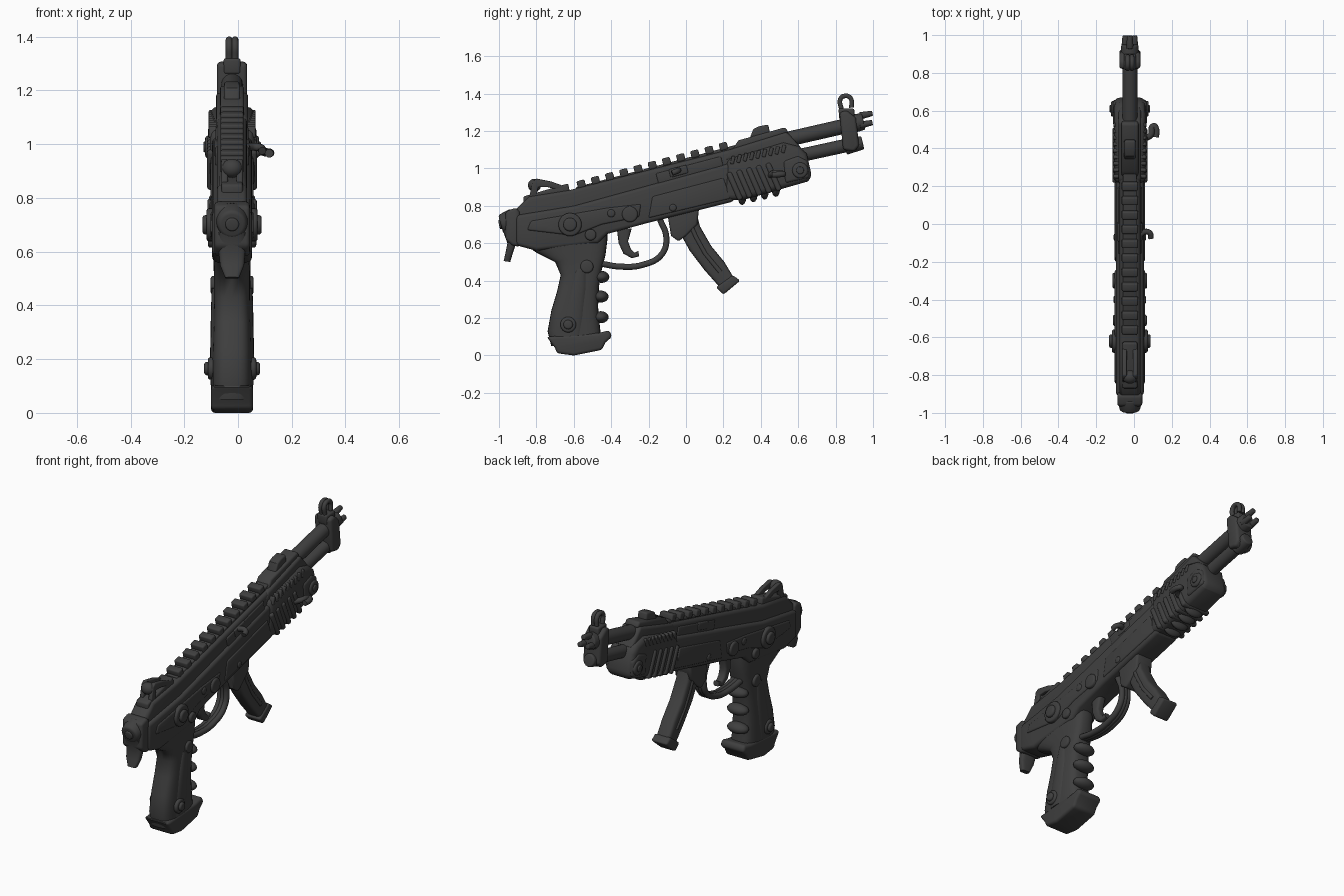
import bpy, bmesh, math
from mathutils import Vector, Matrix

cube = bpy.data.objects.get("Cube")
if cube:
    bpy.data.objects.remove(cube)

CX = -0.022          # centre plane of the body
TILT = 0.265         # slope of the body axis
ANGLE = math.atan(TILT)
parts = []

steel = bpy.data.materials.new("dark_gunmetal")
steel.use_nodes = True
steel.diffuse_color = (0.05, 0.05, 0.05, 1)
steel.node_tree.nodes["Principled BSDF"].inputs["Base Color"].default_value = steel.diffuse_color


def finish(name, data, bevel=0.0):
    obj = bpy.data.objects.new(name, data)
    bpy.context.collection.objects.link(obj)
    data.materials.append(steel)
    if bevel:
        mod = obj.modifiers.new("soft_edges", "BEVEL")
        mod.width, mod.segments, mod.limit_method = bevel, 3, "ANGLE"
        mod.angle_limit = math.radians(45)
    parts.append(obj)
    return obj


def mesh_from(bm, name, bevel=0.0):
    bmesh.ops.recalc_face_normals(bm, faces=bm.faces[:])
    me = bpy.data.meshes.new(name)
    bm.to_mesh(me)
    bm.free()
    return finish(name, me, bevel)


# side profile (y, z) extruded evenly about the centre plane
def plate(name, pts, half, bevel=0.015, x=0.0):
    bm = bmesh.new()
    face = bm.faces.new([bm.verts.new((CX + x - half, y, z)) for y, z in pts])
    new = bmesh.ops.extrude_face_region(bm, geom=[face])["geom"]
    bmesh.ops.translate(bm, vec=(2 * half, 0, 0),
                        verts=[v for v in new if isinstance(v, bmesh.types.BMVert)])
    return mesh_from(bm, name, bevel)


def block(name, y, z, length, height, half, bevel=0.01, x=0.0, angle=ANGLE):
    c, s = math.cos(angle), math.sin(angle)
    pts = [(y + a * length / 2 * c - b * height / 2 * s, z + a * length / 2 * s + b * height / 2 * c)
           for a, b in ((-1, -1), (1, -1), (1, 1), (-1, 1))]
    return plate(name, pts, half, bevel, x)


def cylinder(name, start, end, r1, r2=None, bevel=0.0, sides=24):
    a, b = Vector(start), Vector(end)
    rot = (b - a).to_track_quat("Z", "Y").to_matrix().to_4x4()
    bm = bmesh.new()
    bmesh.ops.create_cone(bm, cap_ends=True, segments=sides, radius1=r1,
                          radius2=r1 if r2 is None else r2, depth=(b - a).length,
                          matrix=Matrix.Translation((a + b) / 2) @ rot)
    return mesh_from(bm, name, bevel)


def pin(name, y, z, r, half, bevel=0.01):
    return cylinder(name, (CX - half, y, z), (CX + half, y, z), r, bevel=bevel)


def blob(name, y, z, sx, sy, sz):
    bm = bmesh.new()
    bmesh.ops.create_uvsphere(bm, u_segments=20, v_segments=12, radius=1,
                              matrix=Matrix.Translation((CX, y, z)) @ Matrix.Diagonal((sx, sy, sz, 1)))
    return mesh_from(bm, name)


# rounded rings between a back point and a front point
def loft(name, sections, power=0.6, n=28):
    bm, rings = bmesh.new(), []
    for y0, z0, y1, z1, half in sections:
        a, b = Vector((CX, y0, z0)), Vector((CX, y1, z1))
        ring = []
        for i in range(n):
            t = 2 * math.pi * i / n
            c, s = [math.copysign(abs(v) ** power, v) for v in (math.cos(t), math.sin(t))]
            ring.append(bm.verts.new((a + b) / 2 + (b - a) / 2 * c + Vector((half * s, 0, 0))))
        rings.append(ring)
    for r, q in zip(rings, rings[1:]):
        for i in range(n):
            bm.faces.new((r[i], r[(i + 1) % n], q[(i + 1) % n], q[i]))
    bm.faces.new(rings[0])
    bm.faces.new(rings[-1])
    return mesh_from(bm, name)


def tube(name, pts, radius, closed=False):
    cu = bpy.data.curves.new(name, "CURVE")
    cu.dimensions, cu.bevel_depth, cu.bevel_resolution = "3D", radius, 3
    cu.resolution_u, cu.use_fill_caps = 6, True
    sp = cu.splines.new("BEZIER")
    sp.bezier_points.add(len(pts) - 1)
    sp.use_cyclic_u = closed
    for p, co in zip(sp.bezier_points, pts):
        p.co = (CX + co[0], co[1], co[2])
        p.handle_left_type = p.handle_right_type = "AUTO"
    return finish(name, cu)


# receiver
plate("upper_receiver", [(-.91, .66), (-.91, .78), (-.84, .85), (-.62, .885), (.25, 1.105), (.54, 1.19),
                         (.6, 1.1), (.3, .9), (-.4, .72)], .056, .02)
plate("lower_receiver", [(-.91, .59), (-.91, .75), (-.6, .8), (.24, 1.03), (.26, .825), (.02, .765),
                         (-.2, .71), (-.42, .65), (-.47, .6), (-.8, .56)], .074, .02)
plate("handguard", [(.2, .83), (.22, 1.05), (.52, 1.14), (.6, 1.12), (.645, 1.08), (.675, .95), (.65, .93),
                    (.3, .83)], .083, .03)
plate("handguard_top", [(.2, 1.04), (.23, 1.1), (.54, 1.195), (.625, 1.1)], .06, .015)
plate("side_panel", [(-.2, .735), (-.18, .85), (.2, .95), (.24, .84)], .08, .008)
plate("frame_strip", [(-.85, .67), (-.83, .72), (-.42, .79), (-.24, .81), (-.25, .74), (-.45, .7), (-.6, .64)],
      .08, .01)
block("ejection_cover", .02, .99, .36, .06, .062, .008)

# sight rail
block("rail_base", -.15, .995, .9, .04, .036, .006)
for i in range(11):
    y = -.56 + i * .076
    block("rail_tooth", y, .917 + (y + .56) * TILT, .044, .04, .043, .008)
plate("gas_block", [(.24, 1.09), (.28, 1.15), (.53, 1.22), (.55, 1.19)], .045, .012)
plate("rail_stop", [(.34, 1.16), (.36, 1.21), (.39, 1.225), (.44, 1.235), (.45, 1.18)], .03, .01)

# handguard detail
for i in range(9):
    y = .25 + i * .034
    block("vent_fin", y, 1.045 + (y - .25) * .22, .02, .045, .087, .006, angle=ANGLE - .5)
for i in range(5):
    y = .26 + i * .052
    block("grip_rib", y, .905 + (y - .26) * .24, .03, .16, .093, .012, angle=ANGLE + .15)
for i in range(4):
    y = .3 + i * .06
    blob("lower_rib", y, .845 + (y - .3) * .24, .06, .022, .04)
plate("handguard_band", [(.53, .92), (.52, 1.04), (.6, 1.07), (.65, 1.04), (.66, .95)], .09, .015)
pin("handguard_pin", .61, .99, .042, .1)
pin("handguard_pin_core", .61, .99, .02, .107, .005)

# barrels, muzzle and front sight
cylinder("barrel", (CX, .45, 1.135), (CX, .9, 1.238), .04)
cylinder("lower_tube", (CX, .5, 1.045), (CX, .88, 1.128), .036)
plate("front_sight_block", [(.84, 1.1), (.82, 1.3), (.86, 1.31), (.91, 1.27), (.925, 1.12), (.9, 1.09)], .056, .015)
cylinder("lower_cap", (CX, .85, 1.115), (CX, .945, 1.138), .043, .036, .008)
cylinder("muzzle_collar", (CX, .88, 1.236), (CX, .95, 1.252), .05, .045, .008)
for i in range(3):
    t = math.radians(90 + 120 * i)
    dx, dz = .029 * math.cos(t), .033 * math.sin(t)
    cylinder("muzzle_prong", (CX + dx, .93, 1.248 + dz), (CX + dx, .997, 1.262 + dz), .02, .014, .004, 12)
plate("sight_post", [(.82, 1.26), (.815, 1.32), (.9, 1.32), (.9, 1.27)], .032, .01)
ring = [(0, .83, 1.32), (0, .825, 1.37), (0, .85, 1.388), (0, .88, 1.375), (0, .885, 1.325)]
for side in (-.011, .011):
    tube("sight_ring", [(side, y, z) for _, y, z in ring], .013)

# rear sight
plate("rear_sight_base", [(-.87, .81), (-.87, .85), (-.8, .87), (-.63, .92), (-.62, .87)], .04, .01)
for side in (-.028, .028):
    plate("rear_sight_wing", [(-.84, .84), (-.82, .93), (-.8, .946), (-.72, .93), (-.65, .905), (-.66, .88),
                              (-.74, .9), (-.79, .9), (-.8, .85)], .012, .006, side)
blob("rear_sight_knob", -.81, .91, .04, .035, .035)

# rear cap and sling tang
plate("back_plate", [(-.93, .59), (-.965, .62), (-.965, .77), (-.91, .79), (-.89, .77), (-.89, .58)], .066, .015)
cylinder("rear_cap", (CX, -.92, .72), (CX, -.99, .70), .068, .052, .012)
cylinder("rear_cap_button", (CX, -.96, .708), (CX, -1, .70), .03, .024, .005)
loft("sling_tang", [(-.98, .67, -.89, .68, .055), (-.955, .6, -.905, .61, .05),
                    (-.965, .55, -.925, .55, .045), (-.975, .505, -.94, .5, .026)])

# grip
loft("grip", [(-.9, .62, -.42, .7, .07), (-.8, .55, -.42, .62, .07), (-.7, .5, -.43, .54, .068),
              (-.67, .43, -.45, .46, .068), (-.69, .34, -.465, .37, .07), (-.72, .24, -.47, .26, .073),
              (-.74, .13, -.46, .15, .075), (-.72, .05, -.45, .07, .075)])
loft("grip_panel", [(-.6, .46, -.52, .47, .076), (-.64, .36, -.51, .37, .079), (-.68, .2, -.52, .21, .082),
                    (-.69, .1, -.53, .11, .08)], .8)
for z, y in ((.42, -.452), (.315, -.456), (.205, -.456)):
    blob("finger_ridge", y, z, .066, .042, .032)
plate("grip_foot", [(-.745, .1), (-.7, .04), (-.69, .012), (-.6, 0), (-.45, .03), (-.43, .07), (-.395, .1),
                    (-.41, .135), (-.47, .12)], .078, .015)

# bolts and bosses, mirrored through the body
for name, y, z, r, half in (("main_bolt", -.62, .7, .062, .095), ("main_bolt_core", -.62, .7, .036, .11),
                            ("rear_pin", -.51, .645, .03, .09), ("selector", -.3, .755, .042, .092),
                            ("grip_boss", -.53, .475, .035, .08), ("grip_bolt", -.63, .165, .042, .09),
                            ("grip_bolt_core", -.63, .165, .025, .104), ("front_pin", -.07, .79, .02, .086),
                            ("selector_pin", -.4, .76, .022, .086)):
    pin(name, y, z, r, half)

# trigger and guard
for side in (-.02, 0, .02):
    tube("trigger_guard", [(side, -.45, .49), (side, -.35, .475), (side, -.23, .485), (side, -.13, .54),
                           (side, -.105, .63), (side, -.14, .73)], .017)
loft("trigger", [(-.37, .68, -.29, .68, .025), (-.36, .6, -.31, .61, .025), (-.335, .545, -.295, .57, .024),
                 (-.29, .52, -.275, .55, .022), (-.25, .53, -.255, .56, .018)])

# magazine
plate("magazine_well", [(-.09, .7), (-.08, .64), (-.04, .61), (0, .64), (.06, .7), (.07, .79), (-.1, .76)], .055, .012)
loft("magazine", [(-.06, .76, .05, .79, .045), (-.035, .66, .075, .69, .045), (.02, .56, .135, .585, .045),
                  (.1, .455, .205, .5, .045), (.18, .365, .25, .425, .045)], .4)
loft("magazine_rib", [(.0, .72, .025, .73, .051), (.04, .63, .065, .64, .051), (.09, .54, .115, .55, .051),
                      (.17, .44, .195, .455, .051)], .5)
plate("magazine_foot", [(.16, .365), (.2, .325), (.29, .4), (.25, .43)], .052, .012)

# side handles on the left
tube("bolt_handle", [(.05, -.06, .99), (.085, -.04, .99), (.108, -.05, .985), (.112, -.075, .975)], .015)
tube("cocking_hook", [(.07, .45, .96), (.11, .47, .975), (.125, .52, .97), (.14, .5, .968), (.138, .46, .966)], .016)
block("handle_slot", -.04, .985, .1, .045, .066, .008)

# bake bevels and curves, then smooth
bpy.ops.object.select_all(action="DESELECT")
for obj in parts:
    obj.select_set(True)
bpy.context.view_layer.objects.active = parts[0]
bpy.ops.object.convert(target="MESH")
bpy.ops.object.shade_smooth_by_angle(angle=math.radians(40))
